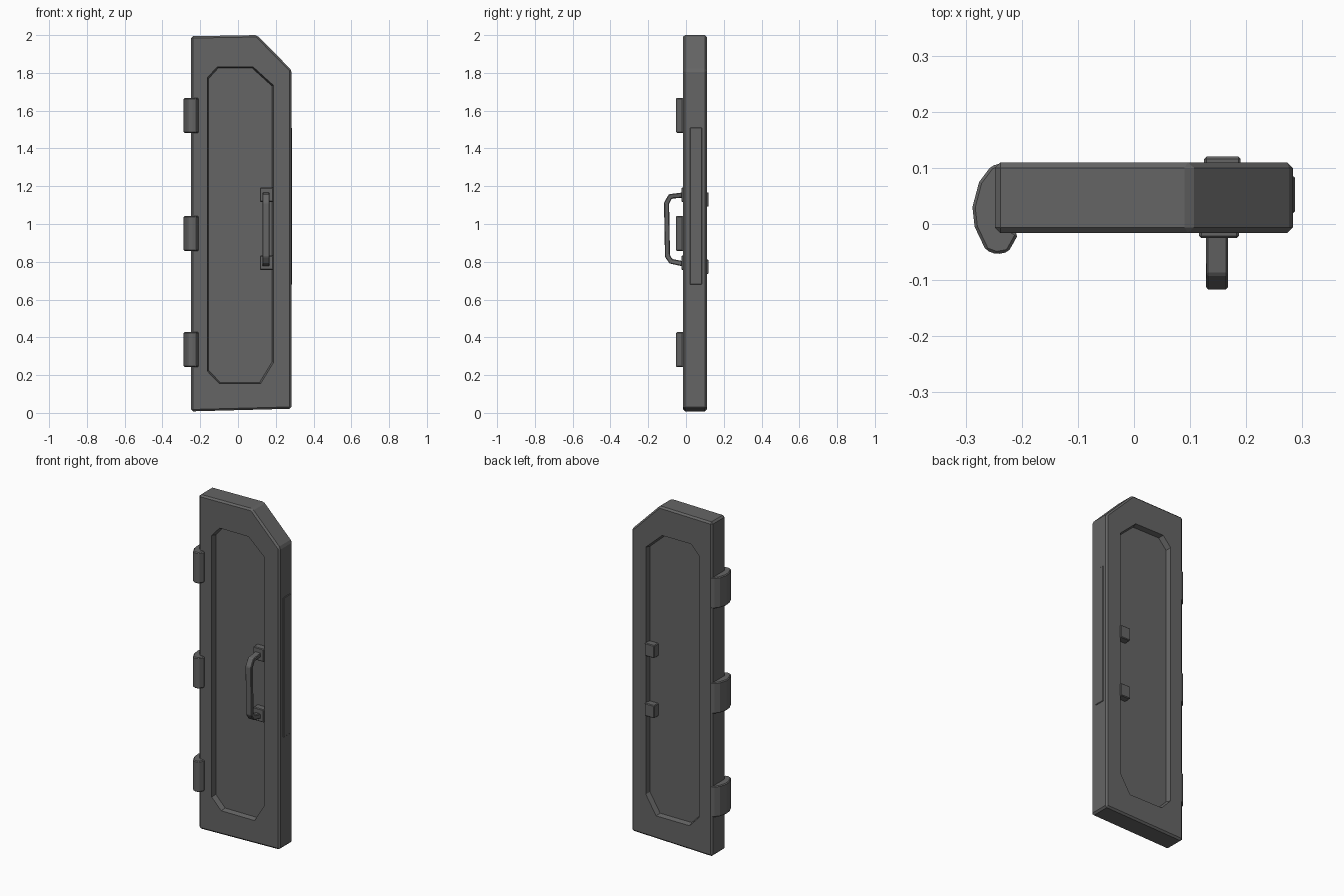
import bpy, bmesh
from mathutils import Vector

old = bpy.data.objects.get("Cube")
if old:
    bpy.data.objects.remove(old, do_unlink=True)

grey = bpy.data.materials.new("dark grey metal")
grey.use_nodes = True
grey.diffuse_color = (0.13, 0.13, 0.13, 1)
grey.node_tree.nodes["Principled BSDF"].inputs["Base Color"].default_value = grey.diffuse_color


def loft(name, rings):
    """Solid through a list of equal-length point rings, capped at both ends."""
    bm = bmesh.new()
    loops = [[bm.verts.new(p) for p in ring] for ring in rings]
    for a, b in zip(loops, loops[1:]):
        for i in range(len(a)):
            j = (i + 1) % len(a)
            bm.faces.new((a[i], a[j], b[j], b[i]))
    bm.faces.new(loops[0])
    bm.faces.new(loops[-1])
    bmesh.ops.recalc_face_normals(bm, faces=bm.faces)
    mesh = bpy.data.meshes.new(name)
    bm.to_mesh(mesh)
    bm.free()
    mesh.materials.append(grey)
    obj = bpy.data.objects.new(name, mesh)
    bpy.context.collection.objects.link(obj)
    return obj


def apply(obj, kind, **settings):
    mod = obj.modifiers.new(kind.title(), kind)
    for key, value in settings.items():
        setattr(mod, key, value)
    bpy.context.view_layer.objects.active = obj
    bpy.ops.object.modifier_apply(modifier=mod.name)


def box(name, lo, hi, bevel=0.004):
    ring = [(lo[0], lo[1]), (hi[0], lo[1]), (hi[0], hi[1]), (lo[0], hi[1])]
    obj = loft(name, [[(x, y, z) for x, y in ring] for z in (lo[2], hi[2])])
    apply(obj, "BEVEL", width=bevel, segments=1)
    return obj


# Door slab with one clipped top corner
FRONT, BACK = -0.016, 0.11
outline = [(-0.248, 0.008), (0.283, 0.022), (0.283, 1.815), (0.10, 2.0), (-0.248, 1.994)]
door = loft("door_slab", [[(x, y, z) for x, z in outline] for y in (FRONT, BACK)])
apply(door, "BEVEL", width=0.01, segments=1)

# Recessed panels on both sides, with slightly sloping walls
panel = [(-0.162, 0.22), (-0.10, 0.155), (0.12, 0.155), (0.187, 0.265),
         (0.187, 1.735), (0.08, 1.832), (-0.11, 1.832), (-0.162, 1.775)]


def panel_ring(y, shrink):
    mid = Vector((0.0125, 0.99))
    return [(x - shrink * (1 if x > mid.x else -1), y,
             z - shrink * (1 if z > mid.y else -1)) for x, z in panel]


for face, sign in ((FRONT, 1), (BACK, -1)):
    cutter = loft("panel_cutter", [panel_ring(face - sign * 0.03, -0.006),
                                   panel_ring(face + sign * 0.03, 0.006)])
    cutter.hide_render = True
    apply(door, "BOOLEAN", operation="DIFFERENCE", solver="EXACT", object=cutter)
    bpy.data.objects.remove(cutter, do_unlink=True)

# Hinges wrapping round the edge
wrap = [(-0.235, 0.109), (-0.255, 0.103), (-0.276, 0.075), (-0.288, 0.03),
        (-0.284, -0.005), (-0.264, -0.047), (-0.245, -0.054), (-0.224, -0.05),
        (-0.206, -0.018), (-0.235, 0.0)]
for label, z in (("lower", 0.335), ("middle", 0.95), ("upper", 1.575)):
    hinge = loft(label + "_hinge", [[(x, y, z + h) for x, y in wrap] for h in (-0.092, 0.092)])
    apply(hinge, "BEVEL", width=0.005, segments=1)

# Lock plate on the free edge
box("lock_edge_plate", (0.27, 0.02, 0.68), (0.287, 0.085, 1.51), 0.003)

# Handle mounts on the front and bolt blocks on the back
for label, front_z, back_z in (("upper", 1.155, 1.13), ("lower", 0.795, 0.773)):
    box(label + "_handle_mount", (0.116, -0.025, front_z - 0.038), (0.187, 0.03, front_z + 0.038))
    box(label + "_bolt_block", (0.125, 0.07, back_z - 0.038), (0.19, 0.12, back_z + 0.038))

# Handle bar: a rectangular section swept along a bent path, mitred at each bend
path = [Vector((0, y, z)) for y, z in
        ((0.0, 1.155), (-0.083, 1.146), (-0.103, 1.11), (-0.098, 0.83), (-0.08, 0.803), (0.0, 0.786))]
rings = []
for i, p in enumerate(path):
    before = (p - path[max(i - 1, 0)]).normalized()
    after = (path[min(i + 1, len(path) - 1)] - p).normalized()
    along = (before + after).normalized()
    side = Vector((1, 0, 0)).cross(along) * 0.014
    rings.append([p + side * s + Vector((0.148 + w, 0, 0))
                  for s, w in ((1, -0.015), (1, 0.015), (-1, 0.02), (-1, -0.02))])
handle = loft("handle_bar", rings)
apply(handle, "BEVEL", width=0.004, segments=1)
